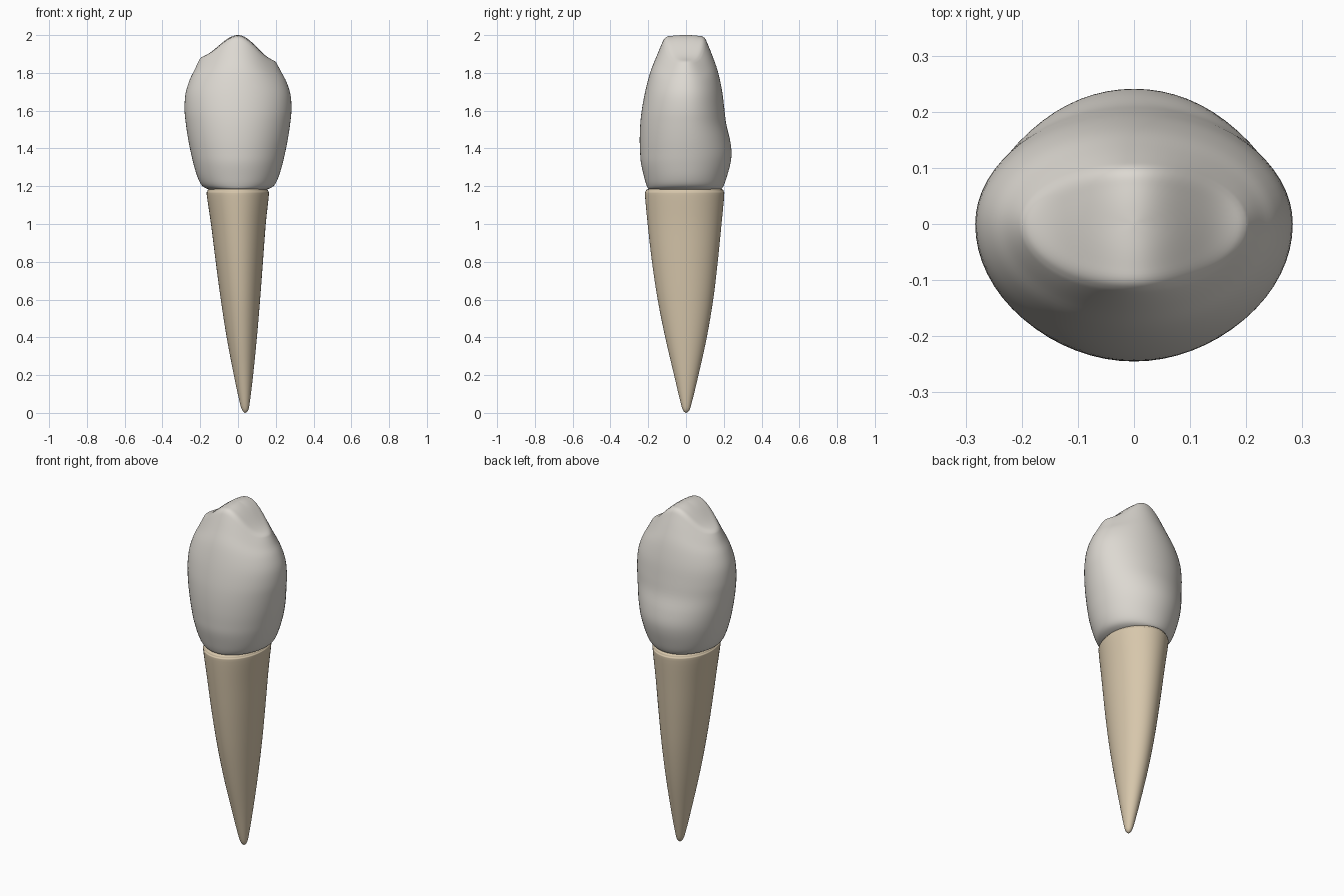
import bpy, bmesh, math

SEG = 64


def material(name, rgb):
    m = bpy.data.materials.new(name)
    m.diffuse_color = (*rgb, 1)
    return m


def smooth_rows(rows, n=4):
    # Catmull-Rom interpolation between profile rows
    out = []
    for i in range(len(rows) - 1):
        a, b, c, d = (rows[min(max(k, 0), len(rows) - 1)] for k in range(i - 1, i + 3))
        for j in range(n):
            t = j / n
            out.append([0.5 * (2 * q + (r - p) * t + (2 * p - 5 * q + 4 * r - s) * t * t
                               + (3 * q - p - 3 * r + s) * t ** 3)
                        for p, q, r, s in zip(a, b, c, d)])
    return out + [list(rows[-1])]


def loft(name, rows, point, mat):
    bm = bmesh.new()
    rings = []
    for row in rows:
        rings.append([bm.verts.new(point(row, 2 * math.pi * k / SEG)) for k in range(SEG)])
    for r0, r1 in zip(rings, rings[1:]):
        for k in range(SEG):
            n = (k + 1) % SEG
            bm.faces.new((r0[k], r0[n], r1[n], r1[k]))
    bm.faces.new(rings[0][::-1])
    bm.faces.new(rings[-1])
    me = bpy.data.meshes.new(name)
    bm.to_mesh(me)
    bm.free()
    me.materials.append(mat)
    for p in me.polygons:
        p.use_smooth = True
    ob = bpy.data.objects.new(name, me)
    bpy.context.collection.objects.link(ob)
    return ob


def section(x0, x1, yf, yb, a):
    # oval with separate front and back depth
    x = (x0 + x1) / 2 + (x1 - x0) / 2 * math.cos(a)
    s = math.sin(a)
    return x, s * (yb if s > 0 else yf)


def incisal(x):
    # shoulder drop of the biting edge, a little lower on +x
    u = min(abs(x) / 0.2, 1.15)
    return (0.125 if x > 0 else 0.105) * (1 - math.cos(math.pi * min(u, 1))) / 2


def crown_point(row, a):
    hx, yf, yb, z, w = row
    x, y = section(-hx, hx, yf, yb, a)
    # w blends from level rings to the wavy biting edge
    return x, y, z - w * incisal(x * (0.2 / max(hx, 0.2)))


def root_point(row, a):
    x0, x1, yf, yb, z = row
    x, y = section(x0, x1, yf, yb, a)
    return x, y, z


# crown: half width, front depth, back depth, height, edge waviness
crown_rows = [
    (0.120, 0.165, 0.155, 1.175, 0), (0.160, 0.197, 0.185, 1.185, 0),
    (0.192, 0.209, 0.200, 1.205, 0), (0.215, 0.222, 0.216, 1.25, 0),
    (0.236, 0.238, 0.235, 1.32, 0), (0.250, 0.243, 0.241, 1.38, 0),
    (0.264, 0.245, 0.232, 1.45, 0), (0.276, 0.242, 0.213, 1.53, 0),
    (0.283, 0.233, 0.203, 1.61, 0.05), (0.278, 0.214, 0.190, 1.71, 0.2),
    (0.256, 0.187, 0.168, 1.81, 0.45), (0.230, 0.155, 0.140, 1.89, 0.7),
    (0.209, 0.128, 0.114, 1.955, 0.9), (0.198, 0.115, 0.102, 1.98, 0.97),
    (0.180, 0.100, 0.088, 1.992, 1), (0.140, 0.075, 0.066, 1.996, 1),
    (0.080, 0.042, 0.037, 1.999, 1), (0.004, 0.002, 0.002, 2.0, 1),
]
loft("crown", smooth_rows(crown_rows), crown_point, material("enamel", (0.72, 0.69, 0.64)))

# root: left, right, front depth, back depth, height
root_rows = [
    (0.036, 0.040, 0.002, 0.002, 0.0), (0.022, 0.054, 0.016, 0.018, 0.015),
    (0.008, 0.063, 0.030, 0.032, 0.06), (-0.022, 0.080, 0.063, 0.066, 0.2),
    (-0.060, 0.100, 0.110, 0.110, 0.4), (-0.091, 0.117, 0.150, 0.144, 0.6),
    (-0.118, 0.132, 0.180, 0.168, 0.8), (-0.143, 0.147, 0.203, 0.188, 1.0),
    (-0.165, 0.163, 0.217, 0.202, 1.15), (-0.163, 0.161, 0.214, 0.199, 1.172),
    (-0.150, 0.148, 0.200, 0.187, 1.185), (-0.09, 0.09, 0.12, 0.12, 1.19),
]
loft("root", smooth_rows(root_rows), root_point, material("dentine", (0.68, 0.57, 0.41)))
